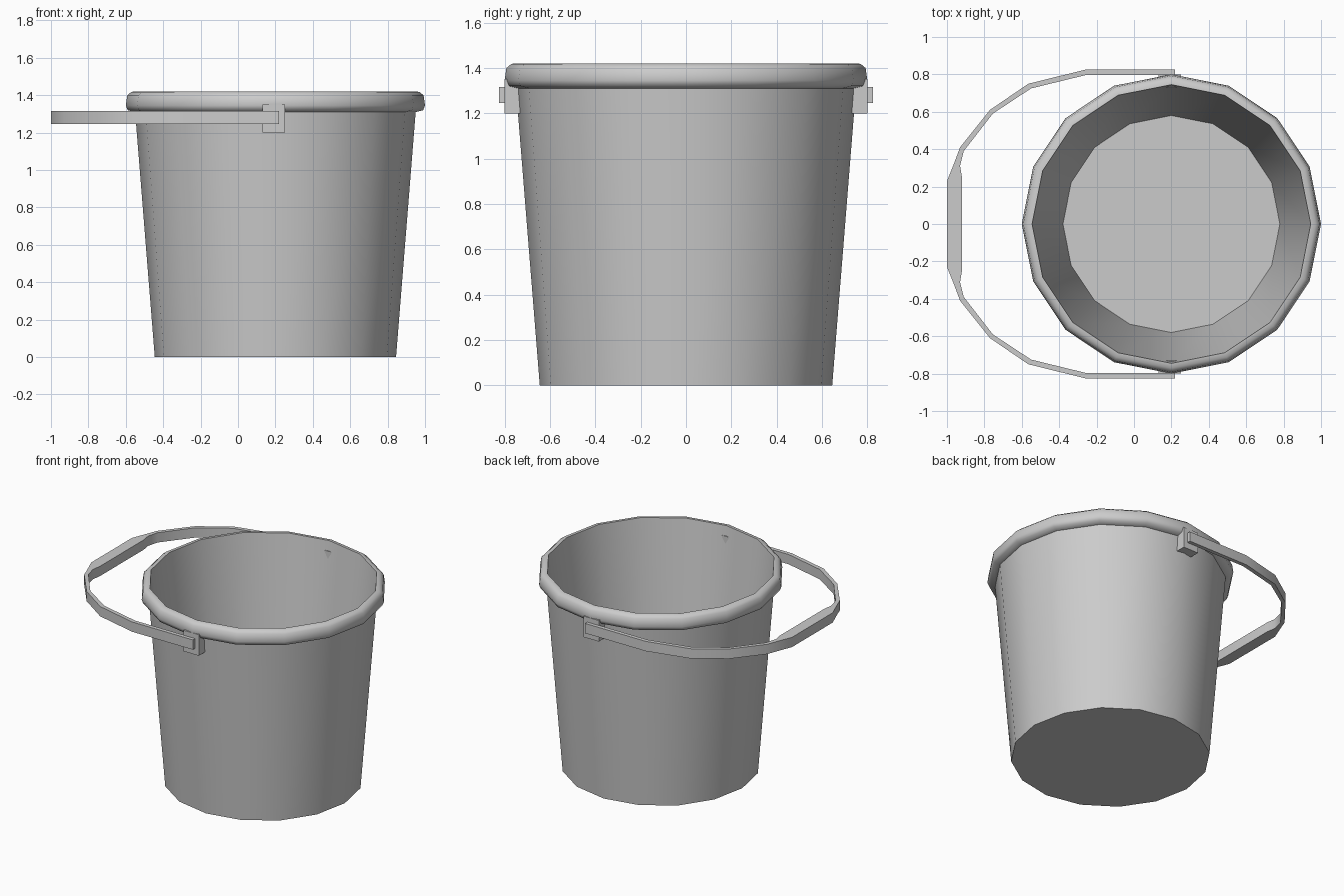
import bpy, bmesh, math
from mathutils import Vector

old = bpy.data.objects.get("Cube")
if old:
    bpy.data.objects.remove(old, do_unlink=True)

SIDES = 16
CENTRE_X = 0.2

grey = bpy.data.materials.new("plain grey")
grey.use_nodes = True
grey.diffuse_color = (0.6, 0.6, 0.6, 1)
grey.node_tree.nodes["Principled BSDF"].inputs["Base Color"].default_value = (0.6, 0.6, 0.6, 1)


def finish(name, bm, angle):
    bmesh.ops.recalc_face_normals(bm, faces=bm.faces)
    mesh = bpy.data.meshes.new(name)
    bm.to_mesh(mesh)
    bm.free()
    mesh.materials.append(grey)
    obj = bpy.data.objects.new(name, mesh)
    bpy.context.collection.objects.link(obj)
    bpy.ops.object.select_all(action='DESELECT')
    obj.select_set(True)
    bpy.context.view_layer.objects.active = obj
    bpy.ops.object.shade_smooth_by_angle(angle=math.radians(angle))
    return obj


# Bucket: outer wall, rolled rim, inner wall and floor turned as one shell
profile = [(0.645, 0), (0.75, 1.31), (0.79, 1.32), (0.8, 1.345), (0.792, 1.4),
           (0.77, 1.418), (0.745, 1.42), (0.58, 0.05)]
bm = bmesh.new()
rings = []
for radius, z in profile:
    ring = []
    for i in range(SIDES):
        a = math.tau * i / SIDES
        ring.append(bm.verts.new((CENTRE_X + radius * math.cos(a), radius * math.sin(a), z)))
    rings.append(ring)
for low, high in zip(rings, rings[1:]):
    for i in range(SIDES):
        j = (i + 1) % SIDES
        bm.faces.new((low[i], low[j], high[j], high[i]))
bm.faces.new(rings[0])
bm.faces.new(rings[-1])
finish("bucket", bm, 60)

# Handle lugs under the rim, front and back
for name, side in (("front_lug", -1), ("back_lug", 1)):
    bm = bmesh.new()
    bmesh.ops.create_cube(bm, size=1)
    for v in bm.verts:
        v.co = Vector((0.19 + v.co.x * 0.12, side * 0.765 + v.co.y * 0.07, 1.275 + v.co.z * 0.15))
    finish(name, bm, 30)

# Handle: flat band with a wider grip, mirrored front to back
outer = [(0.22, 0.825), (-0.26, 0.825), (-0.565, 0.75), (-0.77, 0.61),
         (-0.93, 0.41), (-0.96, 0.33), (-1.0, 0.23)]
inner = [(0.22, 0.797), (-0.255, 0.797), (-0.55, 0.725), (-0.755, 0.59),
         (-0.91, 0.39), (-0.93, 0.31), (-0.92, 0.25)]
outer += [(x, -y) for x, y in reversed(outer)]
inner += [(x, -y) for x, y in reversed(inner)]
bm = bmesh.new()
sections = []
for o, n in zip(outer, inner):
    corners = [(*o, 1.245), (*o, 1.315), (*n, 1.315), (*n, 1.245)]
    sections.append([bm.verts.new(c) for c in corners])
for a, b in zip(sections, sections[1:]):
    for k in range(4):
        m = (k + 1) % 4
        bm.faces.new((a[k], a[m], b[m], b[k]))
bm.faces.new(sections[0])
bm.faces.new(sections[-1])
finish("handle", bm, 30)
